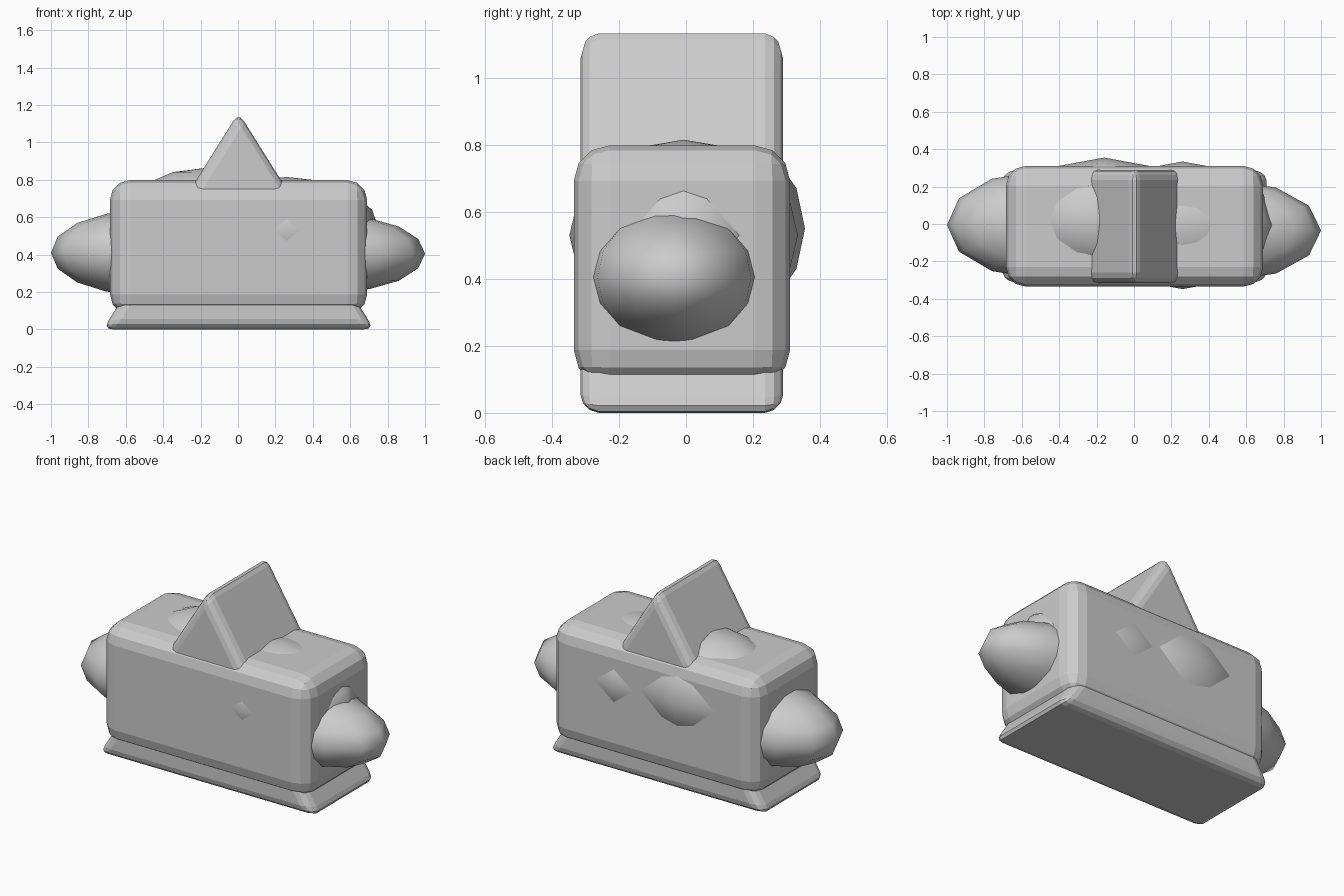
import bpy, bmesh

if "Cube" in bpy.data.objects:
    bpy.data.objects.remove(bpy.data.objects["Cube"])


def add_object(name, bm, smooth=False):
    mesh = bpy.data.meshes.new(name)
    bmesh.ops.recalc_face_normals(bm, faces=bm.faces)
    bm.to_mesh(mesh)
    bm.free()
    for p in mesh.polygons:
        p.use_smooth = smooth
    ob = bpy.data.objects.new(name, mesh)
    bpy.context.collection.objects.link(ob)
    return ob


def add_bevel(ob, width, segments=3):
    mod = ob.modifiers.new("rounded_edges", 'BEVEL')
    mod.width = width
    mod.segments = segments
    mod.limit_method = 'ANGLE'


def ellipsoid(name, centre, radii):
    bm = bmesh.new()
    bmesh.ops.create_uvsphere(bm, u_segments=12, v_segments=8, radius=1)
    bmesh.ops.scale(bm, vec=radii, verts=bm.verts)
    bmesh.ops.translate(bm, vec=centre, verts=bm.verts)
    return add_object(name, bm, smooth=True)


# Rounded box body
bm = bmesh.new()
bmesh.ops.create_cube(bm, size=1)
bmesh.ops.scale(bm, vec=(1.375, 0.645, 0.715), verts=bm.verts)
bmesh.ops.translate(bm, vec=(0.003, -0.012, 0.44), verts=bm.verts)
add_bevel(add_object("body", bm), 0.105)

# Large triangular wedge: shows as the roof ridge and the flared base
bm = bmesh.new()
profile = [(-0.722, 0), (0.728, 0), (0.003, 1.16)]
face = bm.faces.new([bm.verts.new((x, -0.315, z)) for x, z in profile])
ext = bmesh.ops.extrude_face_region(bm, geom=[face])
moved = [v for v in ext["geom"] if isinstance(v, bmesh.types.BMVert)]
bmesh.ops.translate(bm, vec=(0, 0.605, 0), verts=moved)
add_bevel(add_object("wedge", bm), 0.055)

# Rounded ends
ellipsoid("left_end", (-0.52, -0.005, 0.41), (0.48, 0.285, 0.225))
ellipsoid("right_end", (0.52, -0.035, 0.405), (0.48, 0.265, 0.205))

# Inner lobes that bulge through the body
ellipsoid("left_lobe", (-0.16, 0.02, 0.55), (0.49, 0.335, 0.315))
ellipsoid("right_lobe", (0.26, -0.007, 0.53), (0.495, 0.341, 0.285))
